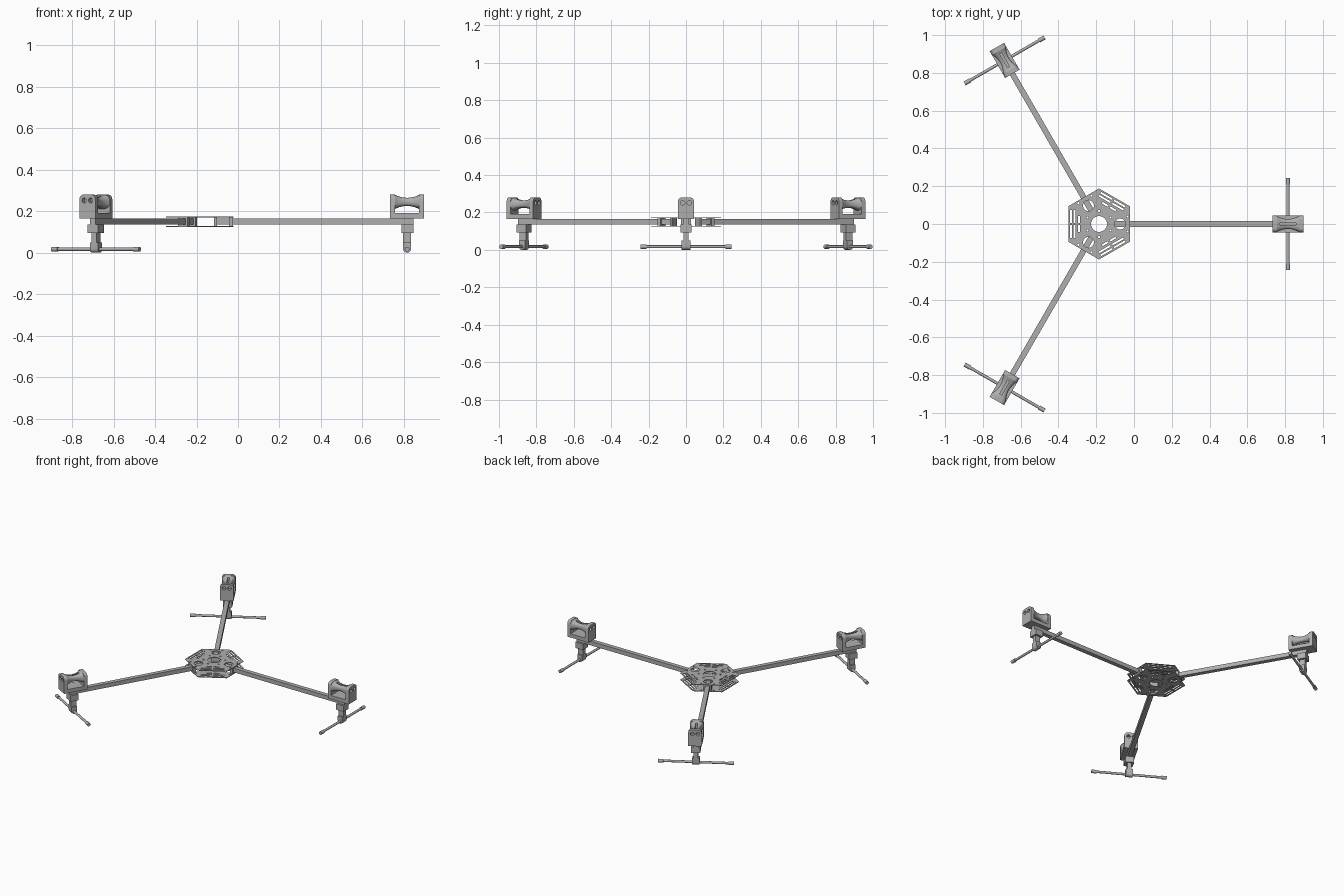
import bpy, bmesh, math
from mathutils import Matrix, Vector

cube = bpy.data.objects.get("Cube")
if cube:
    bpy.data.objects.remove(cube, do_unlink=True)

HUB = Vector((-0.185, 0, 0))
grey = bpy.data.materials.new("frame grey")
grey.use_nodes = True
grey.diffuse_color = (0.43, 0.43, 0.43, 1)
grey.node_tree.nodes["Principled BSDF"].inputs["Base Color"].default_value = grey.diffuse_color


def box(bm, x, y, z, turn=0):
    """Box between three (low, high) ranges, turned about z."""
    mid = [(a + b) / 2 for a, b in (x, y, z)]
    size = [b - a for a, b in (x, y, z)]
    bmesh.ops.create_cube(bm, size=1, matrix=Matrix.Rotation(turn, 4, "Z")
                          @ Matrix.Translation(mid) @ Matrix.Diagonal((*size, 1)))


def rod(bm, centre, radius, length, axis="Z", sides=20):
    """Capped cylinder along an axis."""
    turn = {"X": Matrix.Rotation(math.pi / 2, 4, "Y"),
            "Y": Matrix.Rotation(math.pi / 2, 4, "X"), "Z": Matrix()}[axis]
    bmesh.ops.create_cone(bm, cap_ends=True, segments=sides, radius1=radius, radius2=radius,
                          depth=length, matrix=Matrix.Translation(centre) @ turn)


def loft(bm, rings):
    """Skin closed rings of points and cap both ends."""
    rows = [[bm.verts.new(p) for p in ring] for ring in rings]
    n = len(rows[0])
    for a, b in zip(rows, rows[1:]):
        for i in range(n):
            bm.faces.new((a[i], a[(i + 1) % n], b[(i + 1) % n], b[i]))
    bm.faces.new(rows[0])
    bm.faces.new(rows[-1])
    bmesh.ops.recalc_face_normals(bm, faces=bm.faces)


def to_mesh(name, bm):
    mesh = bpy.data.meshes.new(name)
    bm.to_mesh(mesh)
    bm.free()
    mesh.materials.append(grey)
    return mesh


def add(name, mesh, angle=0):
    ob = bpy.data.objects.new(name, mesh)
    bpy.context.collection.objects.link(ob)
    ob.matrix_world = Matrix.Translation(HUB) @ Matrix.Rotation(angle, 4, "Z")
    return ob


def cut(mesh, cutter_bm):
    """Return the mesh with the cutter shapes removed."""
    ob = add("blank", mesh)
    tool = add("cutter", to_mesh("cutter", cutter_bm))
    tool.hide_render = True
    mod = ob.modifiers.new("cut", "BOOLEAN")
    mod.operation, mod.solver, mod.object = "DIFFERENCE", "EXACT", tool
    bpy.context.view_layer.update()
    graph = bpy.context.evaluated_depsgraph_get()
    result = bpy.data.meshes.new_from_object(ob.evaluated_get(graph))
    result.name = mesh.name
    bpy.data.objects.remove(ob)
    bpy.data.objects.remove(tool)
    return result


def smooth(ob):
    bpy.ops.object.select_all(action="DESELECT")
    ob.select_set(True)
    bpy.context.view_layer.objects.active = ob
    bpy.ops.object.shade_smooth_by_angle(angle=math.radians(35))


THIRDS = [i * math.tau / 3 for i in range(3)]

# Hexagonal hub plates with slots, arm windows and small bolt holes
bm = bmesh.new()
bmesh.ops.create_cone(bm, cap_ends=True, segments=6, radius1=0.188, radius2=0.188, depth=0.004)
bmesh.ops.rotate(bm, verts=bm.verts, matrix=Matrix.Rotation(
    math.atan2(bm.verts[:][0].co.x, bm.verts[:][0].co.y), 3, "Z"))
plate = to_mesh("hub_plate", bm)
tools = bmesh.new()
rod(tools, (0, 0, 0), 0.042, 0.05, sides=32)
for turn in THIRDS:
    spin = Matrix.Rotation(turn, 4, "Z")
    rod(tools, spin @ Vector((0.112, 0, 0)), 0.029, 0.05, sides=28)
    for side in (-1, 1):
        for dist, near, far in ((-0.148, 0.006, 0.075), (-0.130, 0.006, 0.075),
                                (-0.106, 0.006, 0.042)):
            ends = sorted((side * near, side * far))
            box(tools, (dist - 0.005, dist + 0.005), ends, (-0.02, 0.02), turn)
        for x, y in ((0.06, 0.035), (0.15, 0.04)):
            rod(tools, spin @ Vector((x, y * side, 0)), 0.006, 0.05, sides=12)
plate = cut(plate, tools)
for name, z in (("lower_hub_plate", 0.126), ("upper_hub_plate", 0.172)):
    add(name, plate).location.z = z

# Square arm
bm = bmesh.new()
box(bm, (0.07, 1.03), (-0.015, 0.015), (0.136, 0.165))
arm = to_mesh("arm", bm)

# Spacers clamping the arm between the plates
bm = bmesh.new()
for x in ((0.07, 0.084), (0.142, 0.162)):
    box(bm, x, (-0.026, 0.026), (0.128, 0.170))
clamp = to_mesh("arm_clamp", bm)

# Motor cradle: base and two drilled end walls with rounded tops
bm = bmesh.new()
W, TOP, R = 0.044, 0.28, 0.022
outline = [(-W, 0.166), (W, 0.166)]
for side, start in ((1, 0), (-1, math.pi / 2)):
    for i in range(7):
        a = start + i * math.pi / 12
        outline.append((side * (W - R) + R * math.cos(a), TOP - R + R * math.sin(a)))
for x0, x1 in ((0.918, 0.942), (1.058, 1.082)):
    loft(bm, [[(x, y, z) for y, z in outline] for x in (x0, x1)])
box(bm, (0.942, 1.058), (-W, W), (0.166, 0.192))
tools = bmesh.new()
for y in (-0.018, 0.018):
    for x in (0.92, 1.08):
        rod(tools, (x, y, 0.252), 0.012, 0.05, "X")
cradle = cut(to_mesh("motor_cradle", bm), tools)

# Waisted spool between the walls, slotted through the middle
bm = bmesh.new()
rings = []
for i in range(13):
    t = i / 6 - 1
    w, h = 0.026 + 0.017 * t * t, 0.020 + 0.014 * t * t
    ring = []
    for k in range(28):
        c, s = math.cos(k * math.tau / 28), math.sin(k * math.tau / 28)
        ring.append((1 + 0.058 * t, w * math.copysign(abs(c) ** 0.7, c),
                     0.245 + h * math.copysign(abs(s) ** 0.7, s)))
    rings.append(ring)
loft(bm, rings)
tools = bmesh.new()
box(tools, (0.958, 1.042), (-0.006, 0.006), (0.15, 0.35))
spool = cut(to_mesh("motor_spool", bm), tools)

# Leg: bracket under the arm, neck and rounded foot block
bm = bmesh.new()
box(bm, (0.972, 1.030), (-0.029, 0.029), (0.094, 0.136))
bracket = to_mesh("leg_bracket", bm)
bm = bmesh.new()
box(bm, (0.981, 1.019), (-0.014, 0.014), (0.045, 0.094))
neck = to_mesh("leg_neck", bm)
bm = bmesh.new()
profile = [(0.981, 0.05), (0.981, 0.019)]
profile += [(1 - 0.019 * math.cos(i * math.pi / 10), 0.019 - 0.019 * math.sin(i * math.pi / 10))
            for i in range(1, 10)]
profile += [(1.019, 0.019), (1.019, 0.05)]
loft(bm, [[(x, y, z) for x, z in profile] for y in (-0.023, 0.023)])
foot = to_mesh("foot_block", bm)

# Landing skid with thicker end sleeves
bm = bmesh.new()
rod(bm, (1, 0, 0.017), 0.008, 0.47, "Y")
for side in (-1, 1):
    rod(bm, (1, side * 0.227, 0.017), 0.0115, 0.034, "Y")
skid = to_mesh("landing_skid", bm)

# Repeat the arm assembly around the hub
for name, turn in zip(("left", "back", "front"), THIRDS):
    for mesh in (arm, clamp, cradle, spool, bracket, neck, foot, skid):
        ob = add(name + "_" + mesh.name, mesh, turn)
        if turn == 0 and mesh in (cradle, spool, foot, skid):
            smooth(ob)
